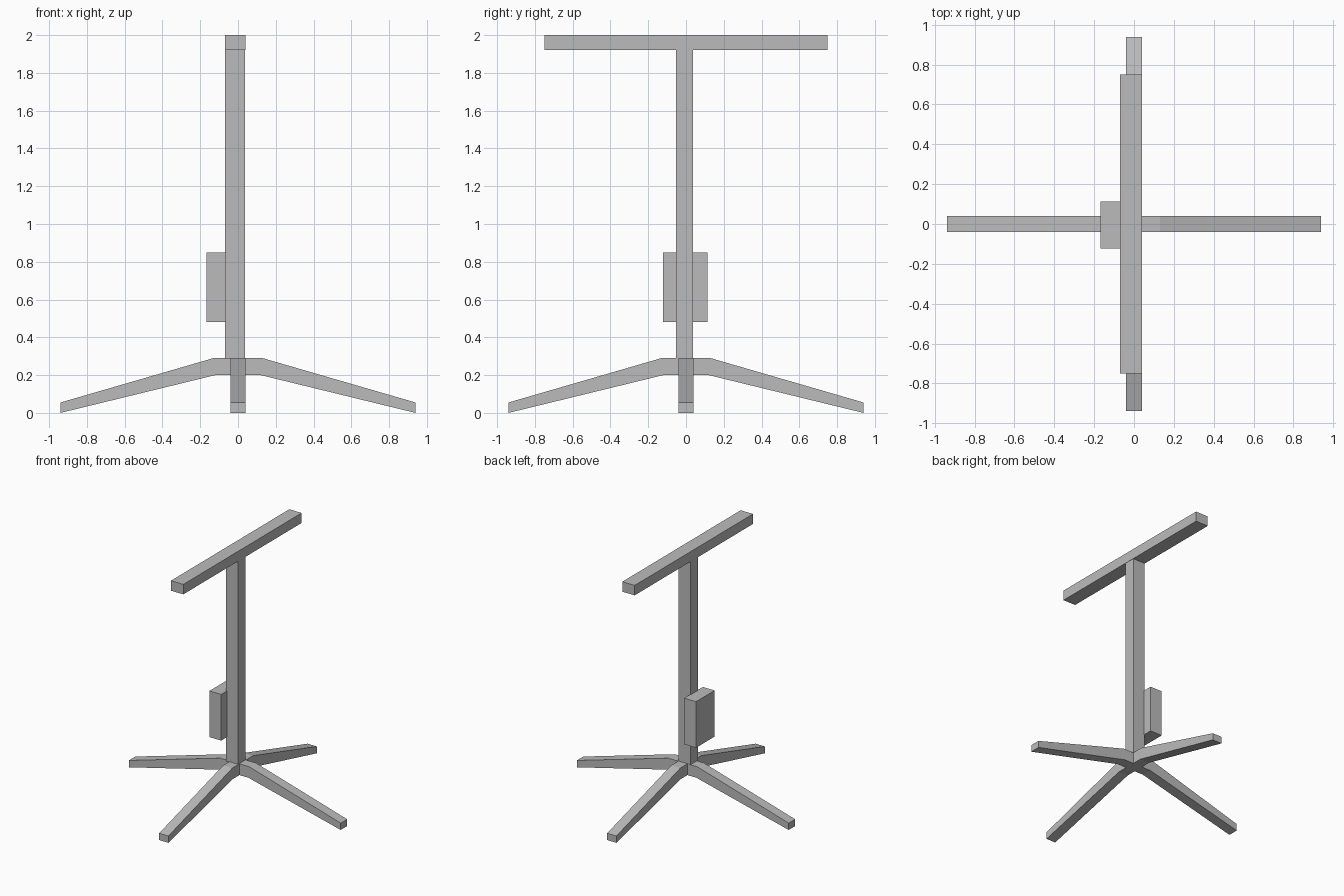
import bpy
import bmesh
from math import pi
from mathutils import Matrix

cube = bpy.data.objects.get("Cube")
if cube:
    bpy.data.objects.remove(cube, do_unlink=True)

grey = bpy.data.materials.new("grey_metal")
grey.use_nodes = True
colour = (0.5, 0.5, 0.5, 1)
grey.diffuse_color = colour
grey.node_tree.nodes["Principled BSDF"].inputs["Base Color"].default_value = colour


def finish(name, bm):
    bmesh.ops.recalc_face_normals(bm, faces=bm.faces)
    mesh = bpy.data.meshes.new(name)
    bm.to_mesh(mesh)
    bm.free()
    mesh.materials.append(grey)
    obj = bpy.data.objects.new(name, mesh)
    bpy.context.collection.objects.link(obj)
    return obj


def box(name, x, y, z):
    """Box from (min, max) ranges along each axis."""
    bm = bmesh.new()
    bmesh.ops.create_cube(bm, size=1)
    size = [b - a for a, b in (x, y, z)]
    centre = [(a + b) / 2 for a, b in (x, y, z)]
    bmesh.ops.transform(bm, verts=bm.verts,
                        matrix=Matrix.Translation(centre) @ Matrix.Diagonal((*size, 1)))
    return finish(name, bm)


def leg_pair(name, angle):
    """Two sloping legs in one bent bar, extruded across its width."""
    half = [(0.13, 0.29), (0.94, 0.055), (0.94, 0.0), (0.12, 0.2)]
    outline = half + [(-x, z) for x, z in reversed(half)]
    bm = bmesh.new()
    face = bm.faces.new([bm.verts.new((x, -0.041, z)) for x, z in outline])
    result = bmesh.ops.extrude_face_region(bm, geom=[face])
    moved = [v for v in result["geom"] if isinstance(v, bmesh.types.BMVert)]
    bmesh.ops.translate(bm, verts=moved, vec=(0, 0.082, 0))
    bmesh.ops.rotate(bm, verts=bm.verts, matrix=Matrix.Rotation(angle, 3, "Z"))
    return finish(name, bm)


# Crossed feet
leg_pair("side_legs", 0)
leg_pair("front_back_legs", pi / 2)

# Upright post and the bar across its top
box("post", (-0.068, 0.038), (-0.052, 0.038), (0.285, 1.93))
box("top_bar", (-0.07, 0.04), (-0.75, 0.75), (1.92, 2.0))

# Control box on the right side of the post
box("control_box", (-0.168, -0.063), (-0.123, 0.113), (0.48, 0.85))
